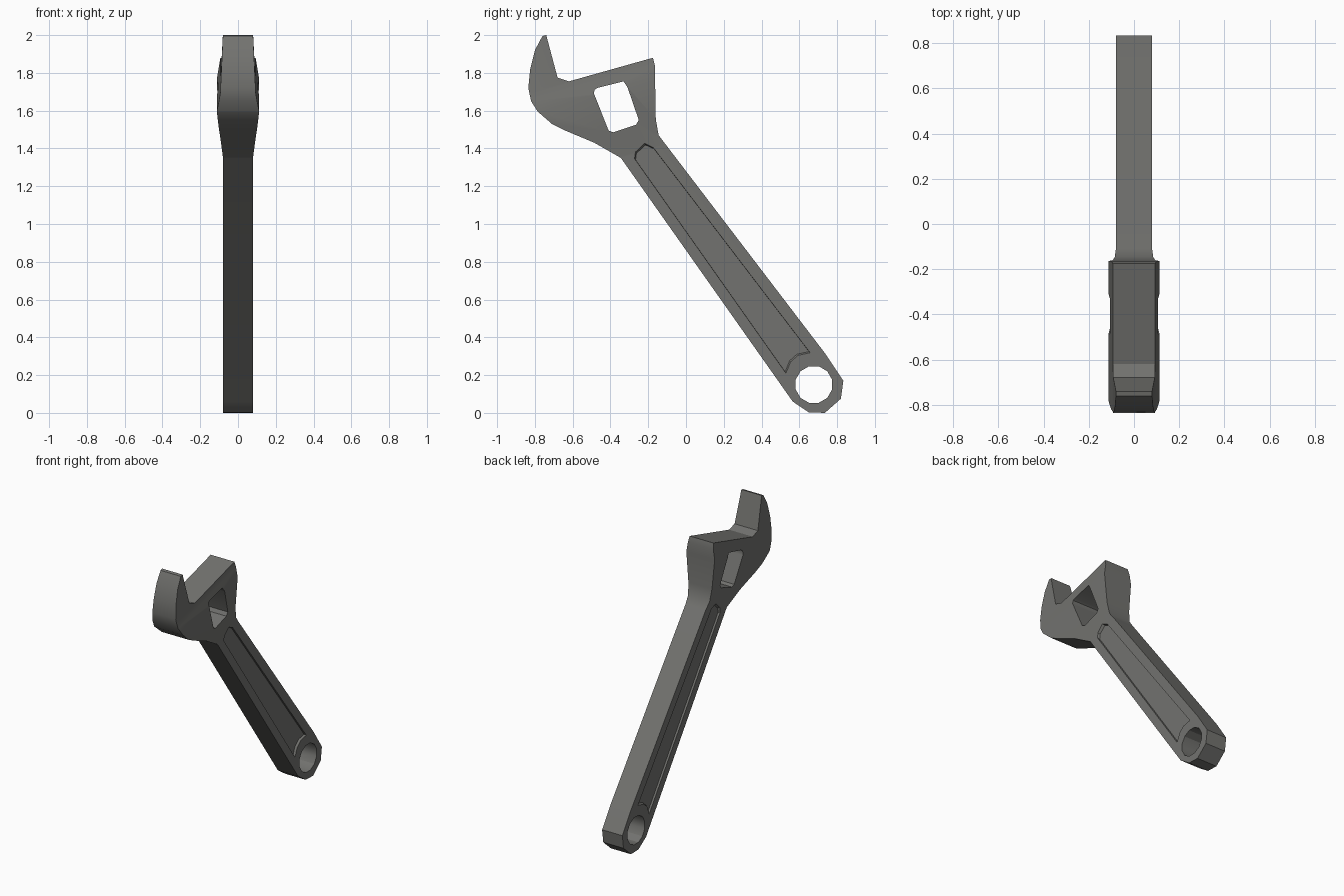
import bpy, bmesh, math
from mathutils import Vector

if "Cube" in bpy.data.objects:
    bpy.data.objects.remove(bpy.data.objects["Cube"])

steel = bpy.data.materials.new("grey steel")
steel.diffuse_color = (0.17, 0.17, 0.16, 1)
steel.use_nodes = True
steel.node_tree.nodes["Principled BSDF"].inputs["Base Color"].default_value = steel.diffuse_color


def prism(name, pts, x0, x1, shrink=0.0):
    """Extrude a (y, z) profile along x; the x1 end may be inset."""
    bm = bmesh.new()
    c = Vector((sum(p[0] for p in pts), sum(p[1] for p in pts))) / len(pts)
    ends = []
    for x, k in ((x0, 0), (x1, shrink)):
        ends.append([])
        for p in pts:
            v = Vector(p)
            v += (c - v).normalized() * k
            ends[-1].append(bm.verts.new((x, v.x, v.y)))
    a, b = ends
    bm.faces.new(a)
    bm.faces.new(b)
    for i in range(len(pts)):
        j = (i + 1) % len(pts)
        bm.faces.new((a[i], a[j], b[j], b[i]))
    bmesh.ops.recalc_face_normals(bm, faces=bm.faces)
    me = bpy.data.meshes.new(name)
    bm.to_mesh(me)
    bm.free()
    me.materials.append(steel)
    ob = bpy.data.objects.new(name, me)
    bpy.context.collection.objects.link(ob)
    return ob


def cut(ob, cutter):
    """Apply a boolean difference and drop the cutter."""
    cutter.hide_render = True
    m = ob.modifiers.new("cut", 'BOOLEAN')
    m.operation, m.solver, m.object = 'DIFFERENCE', 'EXACT', cutter
    bpy.context.view_layer.objects.active = ob
    bpy.ops.object.modifier_apply(modifier=m.name)
    bpy.data.objects.remove(cutter)


# Whole outline: hook, neck, handle, ring end, jaw
outline = [(-.74, 2), (-.76, 1.995), (-.80, 1.92), (-.825, 1.82), (-.835, 1.72),
           (-.82, 1.65), (-.785, 1.595), (-.71, 1.53), (-.64, 1.495), (-.485, 1.43),
           (-.345, 1.35), (.565, .06), (.65, .003), (.735, 0), (.82, .075),
           (.833, .17), (.74, .31), (-.145, 1.47), (-.16, 1.555), (-.165, 1.84),
           (-.175, 1.88), (-.62, 1.755), (-.68, 1.775)]
wrench = prism("wrench_body", outline, -.08, .08)

# Window in the head and hanging hole in the handle
window = [(-.487, 1.69), (-.485, 1.71), (-.47, 1.72), (-.33, 1.755), (-.31, 1.725),
          (-.25, 1.55), (-.265, 1.525), (-.385, 1.485), (-.41, 1.495)]
cut(wrench, prism("window_cutter", window, -.3, .3))
ring = [(.677 + .1 * math.cos(math.radians(15 + 30 * i)),
         .15 + .1 * math.sin(math.radians(15 + 30 * i))) for i in range(12)]
cut(wrench, prism("hole_cutter", ring, -.3, .3))

# Swell the head: thickness varies in bands running parallel to the jaw
n = Vector((0, -.27, .963))
bands = [(1.40, .08), (1.748, .112), (1.852, .094), (2.13, .08)]
bm = bmesh.new()
bm.from_mesh(wrench.data)
for s, _ in bands[:3]:
    bmesh.ops.bisect_plane(bm, geom=bm.verts[:] + bm.edges[:] + bm.faces[:],
                           plane_co=n * s / n.length_squared, plane_no=n)
for v in bm.verts:
    s = v.co.dot(n)
    for (s0, h0), (s1, h1) in zip(bands, bands[1:]):
        if s0 <= s <= s1:
            h = h0 + (h1 - h0) * (s - s0) / (s1 - s0)
            v.co.x = math.copysign(h, v.co.x)
bm.to_mesh(wrench.data)
bm.free()

# Shallow sloped recess on both sides of the handle
panel = [(-.28, 1.355), (-.275, 1.39), (-.225, 1.435), (-.18, 1.415), (.665, .31),
         (.60, .295), (.56, .26), (.535, .20)]
for side in (-1, 1):
    cut(wrench, prism("recess_cutter", panel, side * .1, side * .066, .02))

# Smooth shading with sharp edges kept
bpy.ops.object.select_all(action='DESELECT')
wrench.select_set(True)
bpy.context.view_layer.objects.active = wrench
bpy.ops.object.shade_smooth_by_angle(angle=math.radians(30))
